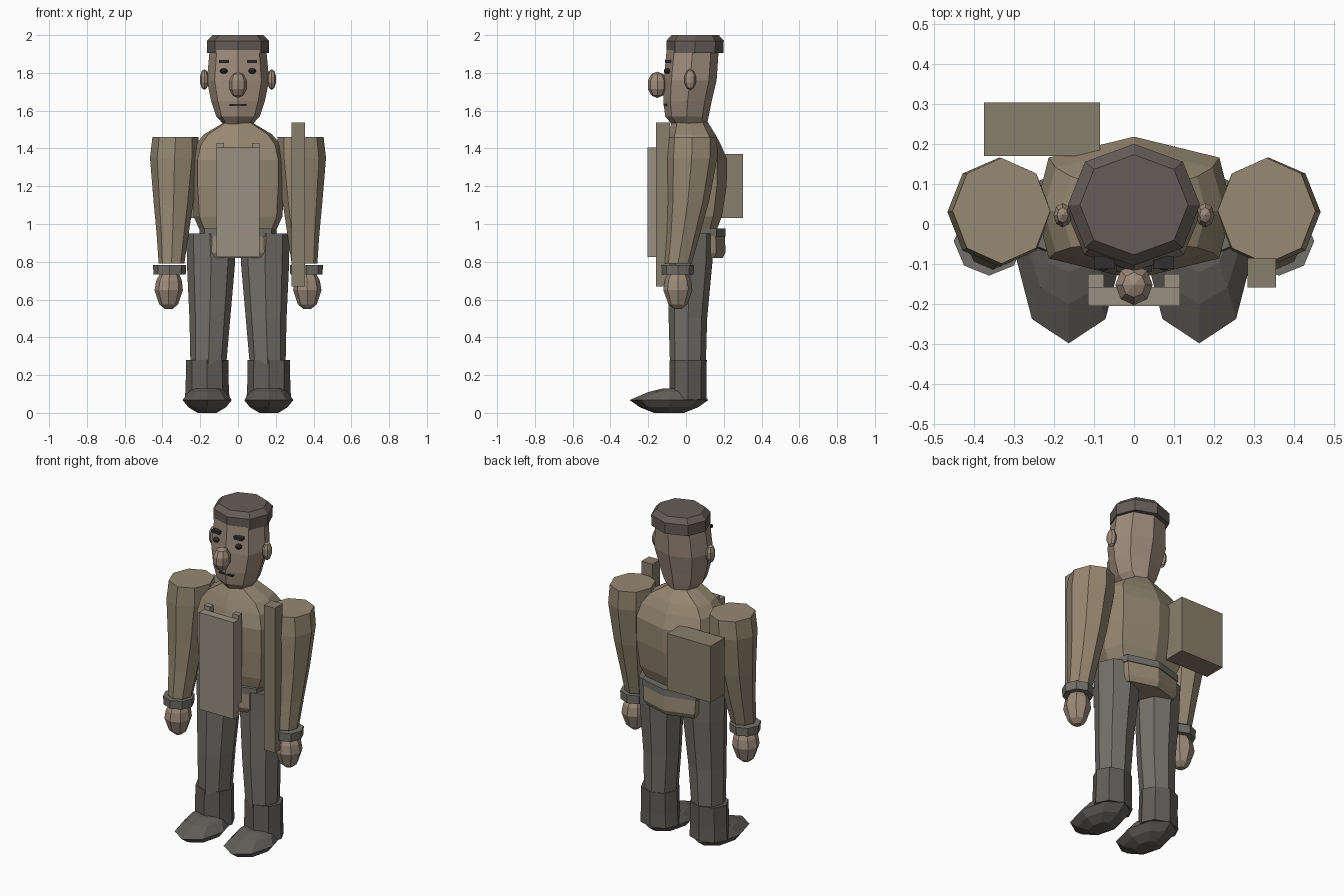
import bpy, bmesh
from mathutils import Matrix


def material(name, rgb):
    m = bpy.data.materials.new(name)
    m.diffuse_color = (*rgb, 1)
    return m


SKIN = material("skin", (0.34, 0.26, 0.20))
TUNIC = material("tunic_cloth", (0.31, 0.25, 0.17))
TROUSER = material("trouser_cloth", (0.17, 0.16, 0.14))
BOOT = material("boot_leather", (0.12, 0.11, 0.10))
HAT = material("hat_felt", (0.13, 0.11, 0.10))
GEAR = material("gear", (0.25, 0.21, 0.15))
PANEL = material("panel", (0.32, 0.28, 0.22))
DARK = material("dark", (0.03, 0.03, 0.03))


def finish(name, bm, mat):
    bmesh.ops.recalc_face_normals(bm, faces=bm.faces)
    me = bpy.data.meshes.new(name)
    bm.to_mesh(me)
    bm.free()
    me.materials.append(mat)
    ob = bpy.data.objects.new(name, me)
    bpy.context.collection.objects.link(ob)


def sides(mirror):
    return (("left", 1), ("right", -1)) if mirror else ((None, 1),)


def loft(name, mat, rings, k=0.707, cx=0, mirror=False):
    """Eight-sided skin through rings (z, x offset, y centre, x radius, y radius)."""
    unit = [(0, 1), (k, .707), (1, 0), (k, -.707), (0, -1), (-k, -.707), (-1, 0), (-k, .707)]
    for label, s in sides(mirror):
        bm = bmesh.new()
        loops = [[bm.verts.new((s * (cx + ox + rx * u), cy + ry * v, z)) for u, v in unit]
                 for z, ox, cy, rx, ry in rings]
        for a, b in zip(loops, loops[1:]):
            for i in range(8):
                j = (i + 1) % 8
                bm.faces.new((a[i], a[j], b[j], b[i]))
        bm.faces.new(loops[0])
        bm.faces.new(loops[-1])
        finish(f"{name}_{label}" if label else name, bm, mat)


def box(name, mat, lo, hi, mirror=False):
    for label, s in sides(mirror):
        bm = bmesh.new()
        c = [(a + b) / 2 for a, b in zip(lo, hi)]
        d = [b - a for a, b in zip(lo, hi)]
        bmesh.ops.create_cube(bm, size=1, matrix=Matrix.Translation((s * c[0], c[1], c[2]))
                              @ Matrix.Diagonal((*d, 1)))
        finish(f"{name}_{label}" if label else name, bm, mat)


def ball(name, mat, c, r, mirror=False):
    for label, s in sides(mirror):
        bm = bmesh.new()
        bmesh.ops.create_uvsphere(bm, u_segments=8, v_segments=5, radius=1,
                                  matrix=Matrix.Translation((s * c[0], c[1], c[2]))
                                  @ Matrix.Diagonal((*r, 1)))
        finish(f"{name}_{label}" if label else name, bm, mat)


# Head and cap
loft("head", SKIN, [(1.52, 0, .02, .07, .09), (1.57, 0, .005, .115, .115),
                    (1.65, 0, .008, .142, .128), (1.76, 0, .022, .165, .14),
                    (1.92, 0, .035, .15, .138)], k=.75)
loft("cap", HAT, [(1.905, 0, .048, .163, .15), (1.97, 0, .048, .165, .152),
                  (2.0, 0, .048, .135, .125)], k=.74)

# Face
ball("nose", SKIN, (0, -.152, 1.737), (.049, .053, .07))
ball("ear", SKIN, (.178, .022, 1.765), (.024, .032, .055), True)
ball("eye", DARK, (.075, -.1, 1.81), (.02, .018, .015), True)
box("eyebrow", DARK, (.047, -.112, 1.852), (.1, -.08, 1.868), True)
box("mouth", DARK, (-.045, -.118, 1.626), (.045, -.09, 1.634))

# Body, belt and tunic skirt
loft("torso", TUNIC, [(.95, 0, .03, .195, .125), (1.04, 0, .035, .235, .155),
                      (1.2, 0, .04, .245, .175), (1.34, 0, .04, .245, .178),
                      (1.42, 0, .035, .225, .15), (1.475, 0, .03, .18, .125),
                      (1.54, 0, .02, .07, .095)], k=.87)
loft("belt", TROUSER, [(.935, 0, .04, .205, .17), (.975, 0, .04, .205, .17)], k=.87)
loft("tunic_skirt", TUNIC, [(.82, 0, .04, .18, .155), (.85, 0, .04, .195, .17),
                            (.94, 0, .04, .20, .165)], k=.87)

# Arms, cuffs and hands
loft("arm", TUNIC, [(.79, .352, -.042, .068, .072), (.95, .346, -.015, .085, .09),
                    (1.12, .341, .01, .106, .112), (1.35, .336, .03, .13, .136),
                    (1.46, .331, .033, .122, .132)], mirror=True)
loft("cuff", TROUSER, [(.732, .362, -.043, .085, .083), (.782, .362, -.043, .088, .086)], mirror=True)
loft("hand", SKIN, [(.55, .367, -.043, .02, .02), (.575, .367, -.043, .05, .05),
                    (.65, .367, -.043, .075, .077), (.70, .365, -.043, .068, .07),
                    (.74, .362, -.043, .05, .05)], mirror=True)

# Legs and boots
loft("leg", TROUSER, [(.26, .157, .01, .095, .095), (.5, .149, .01, .108, .102),
                      (.8, .143, .025, .128, .115), (.95, .15, .025, .122, .118)], mirror=True)
loft("boot_shaft", BOOT, [(.07, .163, .01, .118, .1), (.15, .163, .01, .114, .098),
                          (.28, .163, .012, .112, .098)], mirror=True)
loft("boot_foot", BOOT, [(0, .163, -.09, .05, .08), (.03, .163, -.09, .1, .155),
                         (.068, .163, -.09, .13, .208), (.11, .163, -.06, .1, .14),
                         (.13, .163, -.04, .07, .08)], mirror=True)

# Carried gear
box("chest_panel", PANEL, (-.115, -.205, .825), (.115, -.157, 1.405))
box("chest_strap", PANEL, (.075, -.158, .9), (.115, -.125, 1.43), True)
box("long_staff", GEAR, (.283, -.158, .67), (.355, -.085, 1.537))
box("back_pack", GEAR, (-.375, .17, 1.033), (-.085, .303, 1.37))
